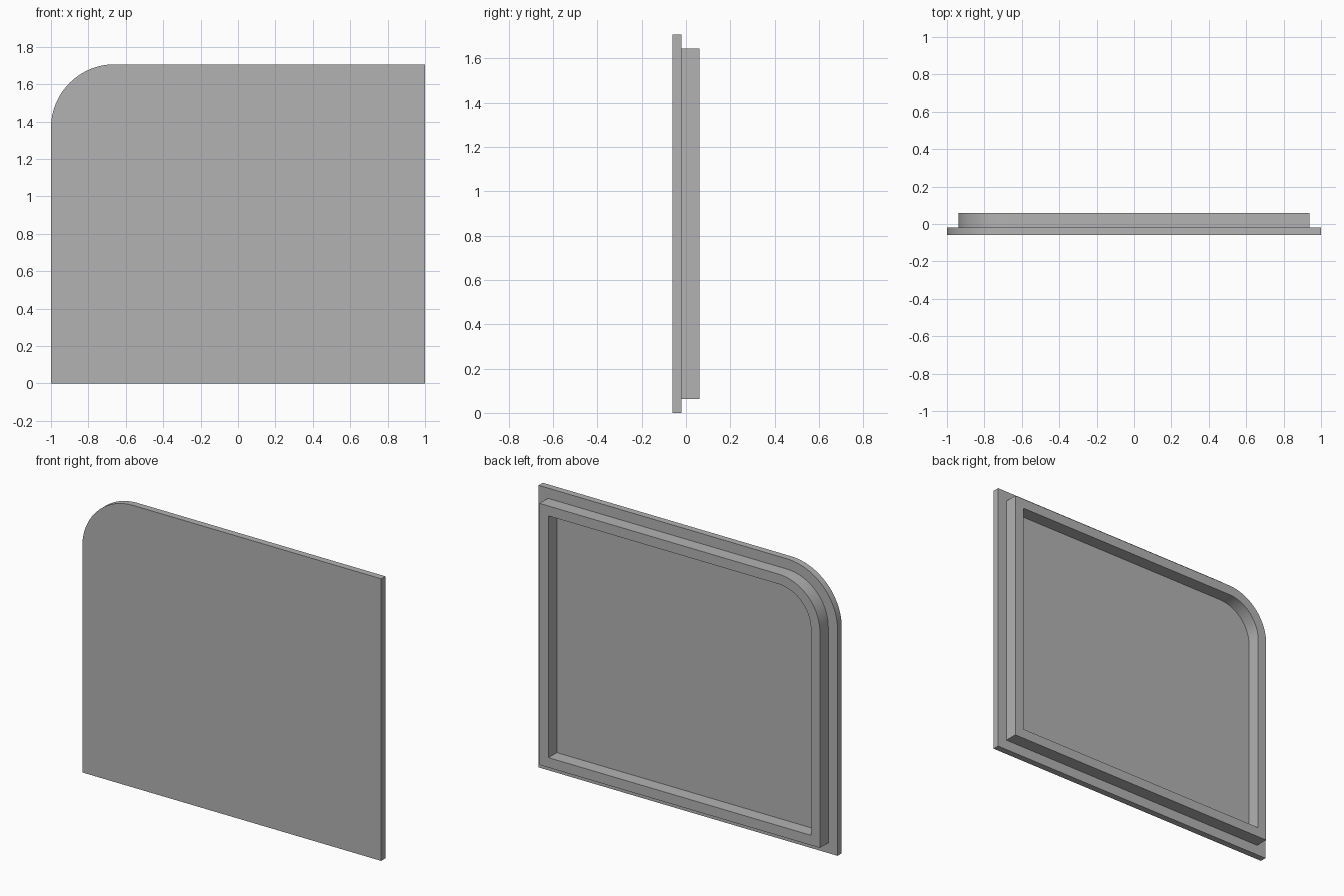
import bpy
import bmesh
from math import cos, sin, pi

cube = bpy.data.objects.get("Cube")
if cube:
    bpy.data.objects.remove(cube, do_unlink=True)

HALF_W, HEIGHT, RADIUS = 1.0, 1.706, 0.34
FRONT, STEP, BACK = -0.06, -0.02, 0.06
RIM_GAP, RIM_WIDTH = 0.062, 0.06
ARC_STEPS = 24

grey = bpy.data.materials.new("plain grey")
grey.use_nodes = True
colour = (0.45, 0.45, 0.45, 1)
grey.diffuse_color = colour
grey.node_tree.nodes["Principled BSDF"].inputs["Base Color"].default_value = colour


def outline(inset):
    """Panel outline moved inwards, with one rounded upper corner."""
    w, low, high, r = HALF_W - inset, inset, HEIGHT - inset, RADIUS - inset
    points = [(-w, low), (w, low), (w, high)]
    for i in range(ARC_STEPS + 1):
        a = pi / 2 * (1 + i / ARC_STEPS)
        points.append((-w + r + r * cos(a), high - r + r * sin(a)))
    return points


def ring(bm, inset, y):
    return [bm.verts.new((x, y, z)) for x, z in outline(inset)]


def bridge(bm, a, b):
    for i in range(len(a)):
        j = (i + 1) % len(a)
        bm.faces.new((a[i], a[j], b[j], b[i]))


# One closed shell: front sheet, edge, ledge, raised rim and recessed floor
bm = bmesh.new()
sections = [
    (0, FRONT),
    (0, STEP),
    (RIM_GAP, STEP),
    (RIM_GAP, BACK),
    (RIM_GAP + RIM_WIDTH, BACK),
    (RIM_GAP + RIM_WIDTH, STEP),
]
rings = [ring(bm, inset, y) for inset, y in sections]
for a, b in zip(rings, rings[1:]):
    bridge(bm, a, b)
bm.faces.new(rings[0])
bm.faces.new(rings[-1])
bmesh.ops.recalc_face_normals(bm, faces=bm.faces)

mesh = bpy.data.meshes.new("rimmed_panel")
bm.to_mesh(mesh)
bm.free()
mesh.materials.append(grey)
panel = bpy.data.objects.new("rimmed_panel", mesh)
bpy.context.collection.objects.link(panel)

# Smooth the rounded corner while keeping the square edges crisp
bpy.ops.object.select_all(action="DESELECT")
panel.select_set(True)
bpy.context.view_layer.objects.active = panel
bpy.ops.object.shade_smooth_by_angle(angle=pi / 6)
